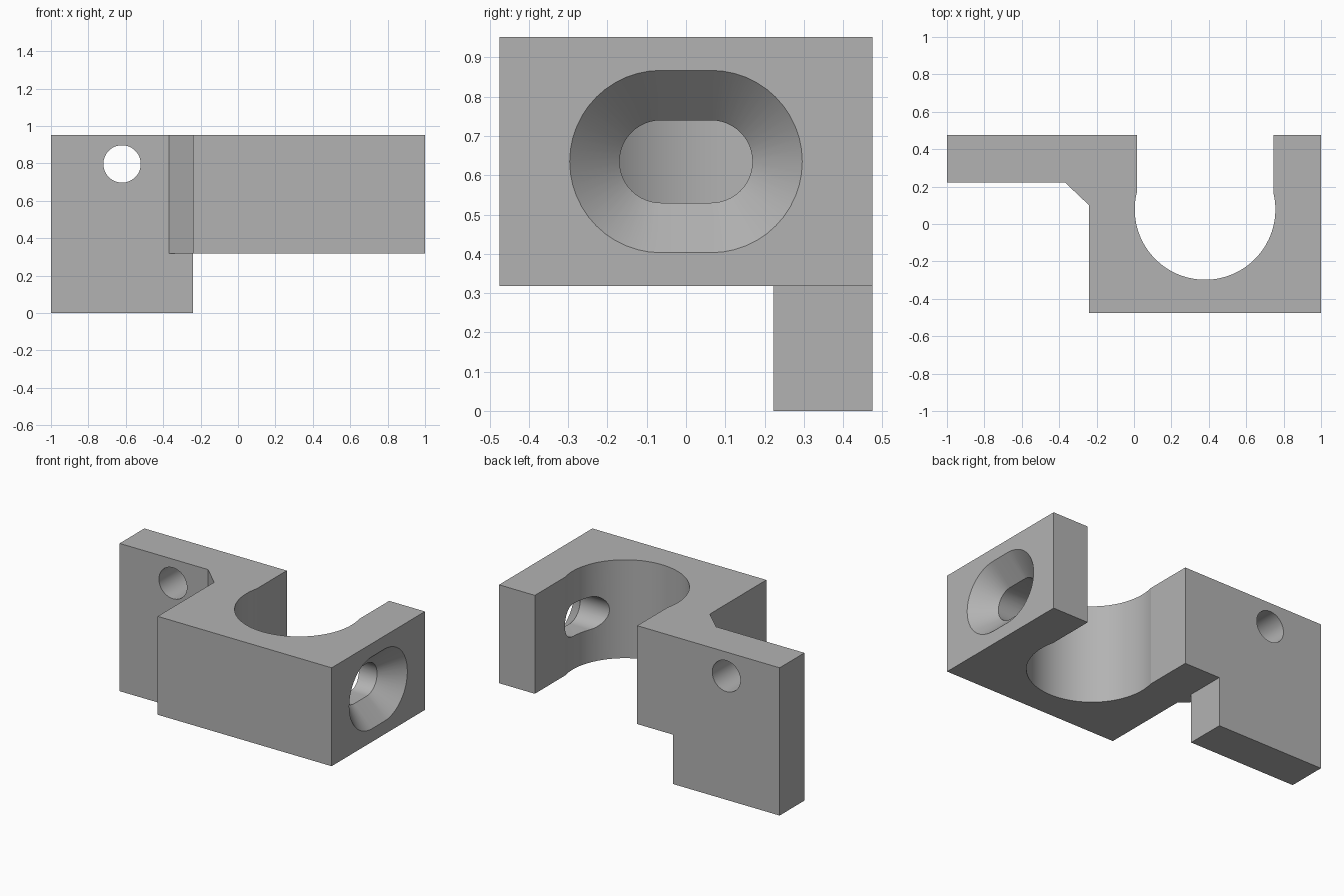
import bpy, bmesh
from math import pi, sin, cos, asin
from mathutils import Vector

cube = bpy.data.objects.get("Cube")
if cube:
    bpy.data.objects.remove(cube)

grey = bpy.data.materials.new("plain_grey")
grey.use_nodes = True
colour = (0.45, 0.45, 0.45, 1)
grey.diffuse_color = colour
grey.node_tree.nodes["Principled BSDF"].inputs["Base Color"].default_value = colour

BOTTOM, TOP, HALF_Y = 0.318, 0.952, 0.475


def loft(name, rings):
    """Solid skinned through closed rings of equal point count."""
    bm = bmesh.new()
    loops = [[bm.verts.new(p) for p in ring] for ring in rings]
    n = len(loops[0])
    for a, b in zip(loops, loops[1:]):
        for i in range(n):
            j = (i + 1) % n
            bm.faces.new((a[i], a[j], b[j], b[i]))
    bm.faces.new(loops[0][::-1])
    bm.faces.new(loops[-1])
    bmesh.ops.recalc_face_normals(bm, faces=bm.faces)
    mesh = bpy.data.meshes.new(name)
    bm.to_mesh(mesh)
    bm.free()
    mesh.materials.append(grey)
    ob = bpy.data.objects.new(name, mesh)
    bpy.context.collection.objects.link(ob)
    return ob


def prism(name, outline, z0, z1):
    return loft(name, [[(x, y, z) for x, y in outline] for z in (z0, z1)])


def combine(target, other, operation):
    """Apply a boolean and discard the helper."""
    mod = target.modifiers.new(operation.lower(), 'BOOLEAN')
    mod.operation, mod.object, mod.solver = operation, other, 'EXACT'
    bpy.context.view_layer.objects.active = target
    bpy.ops.object.modifier_apply(modifier=mod.name)
    bpy.data.objects.remove(other)


# Clamp block: round socket opening to the back, chamfered inner corner
cx, cy, radius, half_gap = 0.38, 0.078, 0.376, 0.365
lip = asin((radius ** 2 - half_gap ** 2) ** 0.5 / radius)
steps = 64
socket = []
for i in range(steps + 1):
    a = lip - (pi + 2 * lip) * i / steps
    socket.append((cx + radius * cos(a), cy + radius * sin(a)))
outline = [(-0.24, -HALF_Y), (1, -HALF_Y), (1, HALF_Y), (cx + half_gap, HALF_Y)]
outline += socket
outline += [(cx - half_gap, HALF_Y), (-0.37, HALF_Y), (-0.37, 0.223), (-0.24, 0.1)]
bracket = prism("mounting_bracket", outline, BOTTOM, TOP)

# Tall mounting plate
plate = prism("plate", [(-1, 0.223), (-0.24, 0.223), (-0.24, HALF_Y), (-1, HALF_Y)], 0, TOP)
combine(bracket, plate, 'UNION')

# Round screw hole through the plate
hole = loft("screw_hole", [[(-0.62 + 0.1 * cos(2 * pi * i / 48), y, 0.797 + 0.1 * sin(2 * pi * i / 48))
                            for i in range(48)] for y in (0, 0.6)])
combine(bracket, hole, 'DIFFERENCE')


# Countersunk slot through the side wall
def stadium(x, r, offset=0.064, n=24):
    ring = []
    for side in (1, -1):
        for i in range(n + 1):
            a = pi * i / n - pi / 2
            ring.append(Vector((x, side * (offset + r * cos(a)), 0.635 + side * r * sin(a))))
    return ring


slot = loft("slot", [stadium(1.02, 0.252), stadium(0.873, 0.105), stadium(0.5, 0.105)])
combine(bracket, slot, 'DIFFERENCE')

# Smooth curved walls, crisp edges
bpy.ops.object.select_all(action='DESELECT')
bracket.select_set(True)
bpy.context.view_layer.objects.active = bracket
bpy.ops.object.shade_smooth_by_angle(angle=pi / 18)
